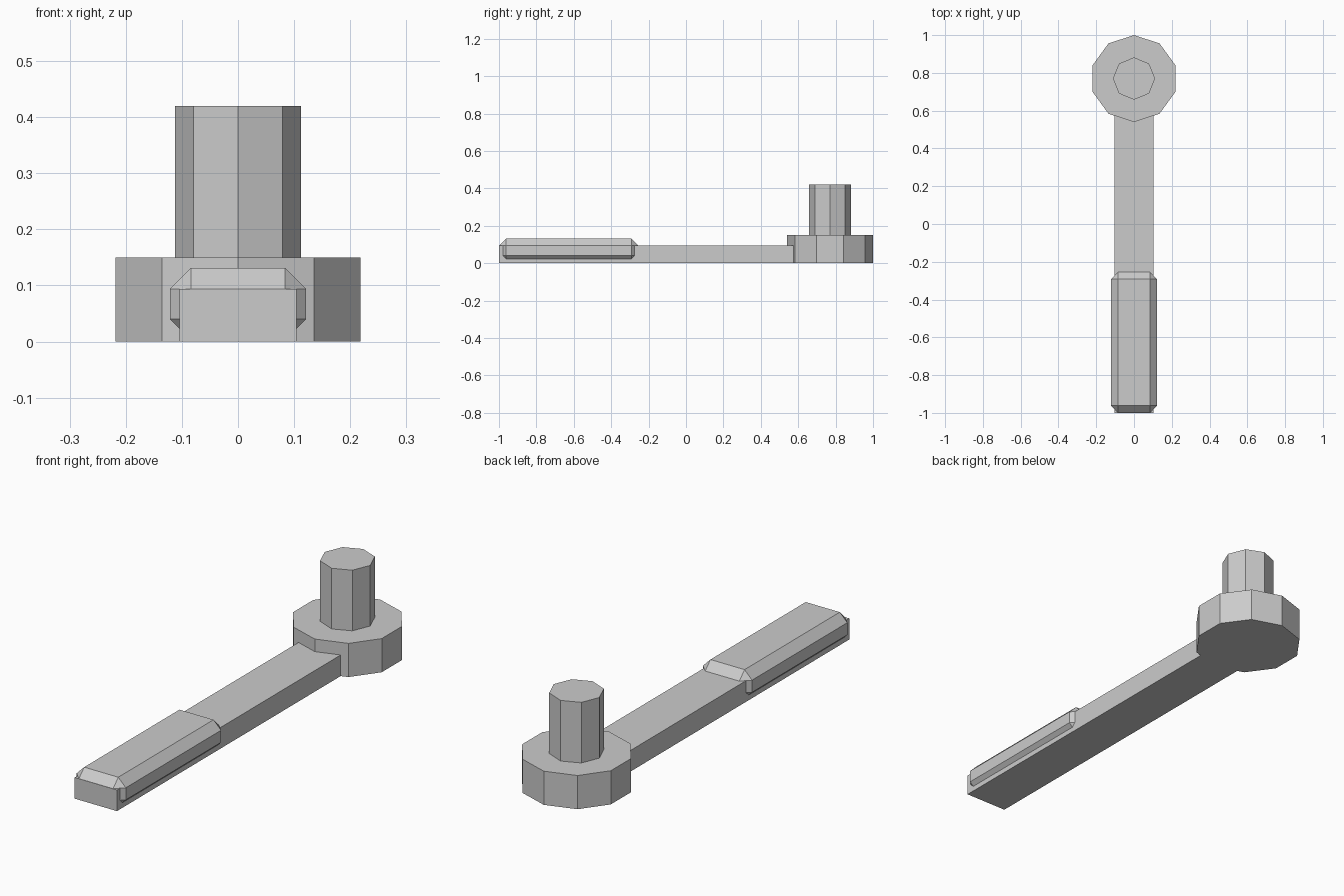
import bpy
import bmesh
from math import pi
from mathutils import Matrix, Vector

old = bpy.data.objects.get("Cube")
if old:
    bpy.data.objects.remove(old, do_unlink=True)

grey = bpy.data.materials.new("plain grey")
grey.use_nodes = True
colour = (0.6, 0.6, 0.6, 1)
grey.diffuse_color = colour
grey.node_tree.nodes["Principled BSDF"].inputs["Base Color"].default_value = colour


def add_object(name, bm):
    mesh = bpy.data.meshes.new(name)
    bm.to_mesh(mesh)
    bm.free()
    mesh.materials.append(grey)
    obj = bpy.data.objects.new(name, mesh)
    bpy.context.collection.objects.link(obj)
    return obj


def box(name, low, high, bevel=0):
    low, high = Vector(low), Vector(high)
    bm = bmesh.new()
    bmesh.ops.create_cube(bm, size=1)
    bmesh.ops.scale(bm, vec=high - low, verts=bm.verts)
    bmesh.ops.translate(bm, vec=(low + high) / 2, verts=bm.verts)
    if bevel:
        bmesh.ops.bevel(bm, geom=bm.edges[:], offset=bevel, segments=1,
                        affect='EDGES', clamp_overlap=True)
    return add_object(name, bm)


def prism(name, sides, radius, y, bottom, top):
    # A corner of the polygon points along the y axis
    bm = bmesh.new()
    bmesh.ops.create_cone(bm, cap_ends=True, segments=sides, radius1=radius,
                          radius2=radius, depth=top - bottom)
    first = max(bm.verts, key=lambda v: (round(v.co.y, 4), v.co.x)).co
    turn = pi / 2 - Vector((1, 0)).angle(first.xy)
    bmesh.ops.rotate(bm, matrix=Matrix.Rotation(turn, 3, 'Z'), verts=bm.verts)
    bmesh.ops.translate(bm, vec=(0, y, (bottom + top) / 2), verts=bm.verts)
    return add_object(name, bm)


# Flat bar running from the handle end into the round head
box("shaft", (-0.104, -1, 0), (0.104, 0.64, 0.094))

# Chamfered grip wrapped around the bar
box("grip", (-0.121, -0.999, 0.003), (0.121, -0.255, 0.131), bevel=0.037)

# Ten-sided head with an eight-sided drive post
prism("head", 10, 0.23, 0.77, 0, 0.15)
prism("drive_post", 8, 0.112, 0.77, 0.14, 0.42)
